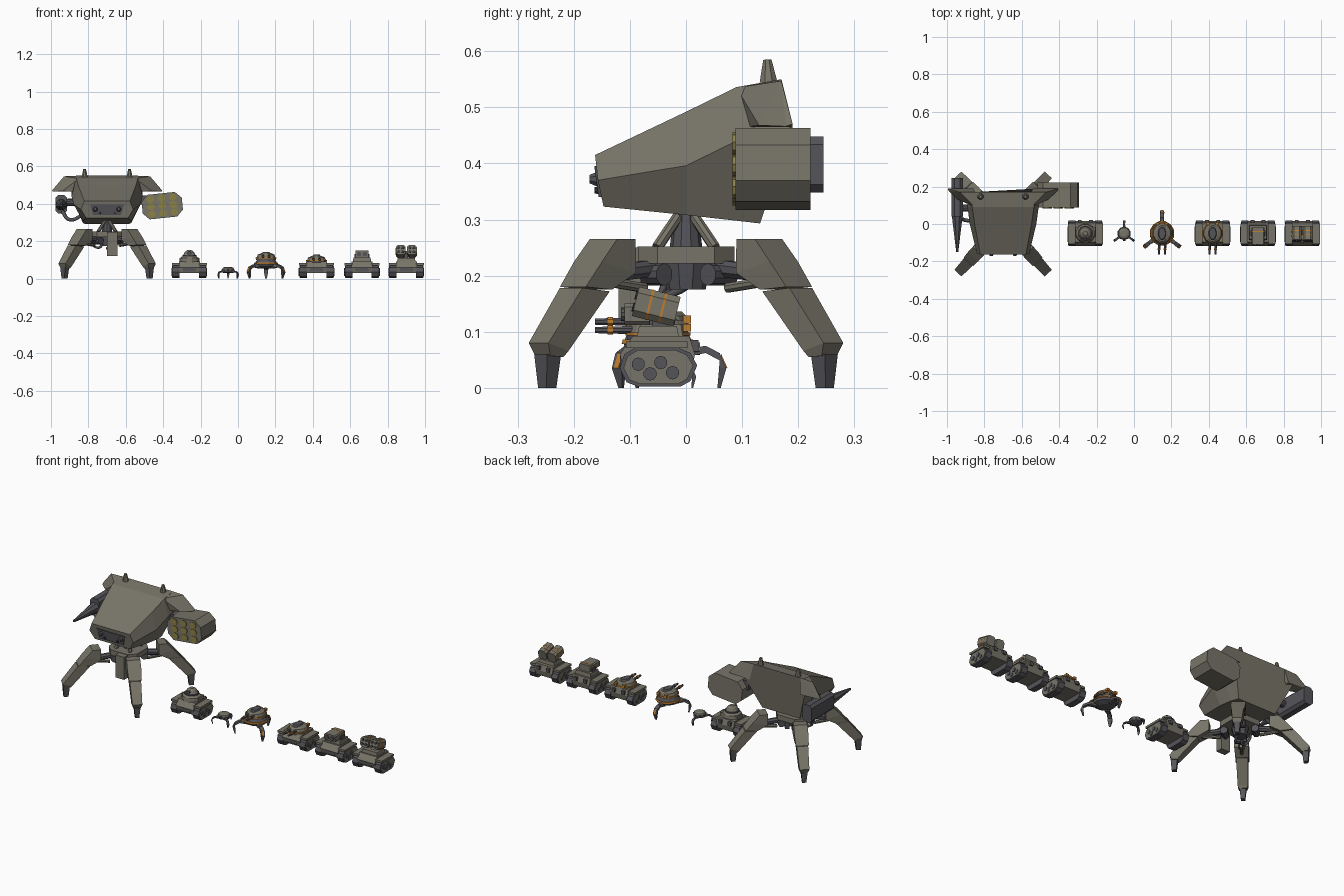
import bpy, bmesh, math
from mathutils import Vector, Matrix

if "Cube" in bpy.data.objects:
    bpy.data.objects.remove(bpy.data.objects["Cube"])

def mat(name, c):
    m = bpy.data.materials.new(name)
    m.diffuse_color = (*c, 1)
    m.use_nodes = True
    m.node_tree.nodes["Principled BSDF"].inputs["Base Color"].default_value = m.diffuse_color
    return m

ARMOR = mat("olive grey armour", (0.185, 0.175, 0.138))
DARK = mat("dark steel", (0.09, 0.09, 0.102))
ORANGE = mat("orange trim", (0.52, 0.2, 0.025))
YELLOW = mat("dull yellow", (0.26, 0.22, 0.06))
BLACK = mat("shadow black", (0.035, 0.035, 0.04))

O = Vector((0, 0, 0))   # origin of the unit being built

def finish(name, m, bm):
    bmesh.ops.recalc_face_normals(bm, faces=bm.faces)
    me = bpy.data.meshes.new(name)
    bm.to_mesh(me)
    bm.free()
    me.materials.append(m)
    ob = bpy.data.objects.new(name, me)
    bpy.context.collection.objects.link(ob)
    return ob

def loft(name, m, rings, M=Matrix()):
    bm = bmesh.new()
    vs = [[bm.verts.new(O + M @ Vector(p)) for p in r] for r in rings]
    n = len(vs[0])
    for a, b in zip(vs, vs[1:]):
        for i in range(n):
            bm.faces.new((a[i], a[(i + 1) % n], b[(i + 1) % n], b[i]))
    bm.faces.new(vs[0])
    bm.faces.new(vs[-1])
    return finish(name, m, bm)

def hull(name, m, pts):
    bm = bmesh.new()
    for p in pts:
        bm.verts.new(O + Vector(p))
    bmesh.ops.convex_hull(bm, input=bm.verts[:])
    bmesh.ops.dissolve_limit(bm, angle_limit=0.02, verts=bm.verts[:], edges=bm.edges[:])
    return finish(name, m, bm)

def cyl(name, m, a, b, r1, r2=None, n=10):
    a, b = Vector(a), Vector(b)
    q = (b - a).to_track_quat('Z', 'Y')
    ring = lambda c, r: [c + q @ Vector((r * math.cos(t), r * math.sin(t), 0))
                         for t in (math.tau * (i + .5) / n for i in range(n))]
    return loft(name, m, [ring(a, r1), ring(b, r1 if r2 is None else r2)])

def prism(name, m, prof, axis, lo, hi, M=Matrix(), taper=1):
    put = {'x': lambda u, v, d: (d, u, v), 'y': lambda u, v, d: (u, d, v), 'z': lambda u, v, d: (u, v, d)}[axis]
    return loft(name, m, [[put(u, v, lo) for u, v in prof],
                          [put(u * taper, v * taper, hi) for u, v in prof]], M)

def rect(w, h, c=0.0):
    if c == 0:
        return [(-w, -h), (w, -h), (w, h), (-w, h)]
    return [(-w + c, -h), (w - c, -h), (w, -h + c), (w, h - c), (w - c, h), (-w + c, h), (-w, h - c), (-w, -h + c)]

def box(name, m, c, s, taper=1):
    return prism(name, m, rect(s[0] / 2, s[1] / 2), 'z', -s[2] / 2, s[2] / 2, Matrix.Translation(c), taper)

def oval(z, rx, ry, n=12, y=0):
    return [(rx * math.cos(math.tau * (i + .5) / n), y + ry * math.sin(math.tau * (i + .5) / n), z) for i in range(n)]

def tube(name, m, pts, r):
    cu = bpy.data.curves.new(name, 'CURVE')
    cu.dimensions, cu.bevel_depth, cu.bevel_resolution, cu.resolution_u = '3D', r, 1, 5
    sp = cu.splines.new('BEZIER')
    sp.bezier_points.add(len(pts) - 1)
    for b, p in zip(sp.bezier_points, pts):
        b.co = O + Vector(p)
        b.handle_left_type = b.handle_right_type = 'AUTO'
    cu.materials.append(m)
    bpy.context.collection.objects.link(bpy.data.objects.new(name, cu))

# ---------- large four-legged walker ----------
O = Vector((-0.70, 0, 0))
def section(top, mid, bot):   # each is (half width, y, z)
    return [(s * w, y, z) for s, pts in ((1, (top, mid, bot)), (-1, (bot, mid, top))) for w, y, z in pts]
loft("walker_body", ARMOR, [
    section((.122, -.162, .415), (.14, -.157, .37), (.112, -.147, .323)),
    section((.152, 0, .492), (.178, 0, .396), (.13, 0, .308)),
    section((.165, .09, .536), (.19, .09, .44), (.13, .08, .299)),
    section((.165, .17, .55), (.19, .19, .465), (.12, .132, .293))])
for s in (1, -1):
    hull("walker_shoulder_wing", ARMOR, [(s * x, y, z) for x, y, z in (
        (.15, .09, .535), (.15, .17, .55), (.23, .17, .547), (.295, .19, .47), (.292, .178, .466),
        (.16, .19, .465), (.24, .13, .468), (.17, .11, .465))])
    cyl("walker_antenna", ARMOR, (s * .12, .147, .545), (s * .12, .145, .585), .017, .008, 8)
    cyl("walker_sensor", DARK, (s * .063, -.15, .372), (s * .063, -.172, .372), .018, .008, 8)
    cyl("walker_small_sensor", BLACK, (s * .04, -.15, .352), (s * .04, -.163, .352), .008, .006, 8)
hull("walker_face_panel", DARK, [(x, y, z) for x, z in ((-.09, .395), (.09, .395), (.075, .34), (-.075, .34))
                                 for y in (-.15, -.1635 + (.395 - z) * .14)])

# missile pod
T = Matrix.Translation((.295, 0, .39)) @ Matrix.Rotation(math.radians(-6), 4, 'Y')
prism("missile_pod", ARMOR, rect(.108, .066, .034), 'y', .088, .222, T)
for i in (-1, 0, 1):
    for k in (-1, 0, 1):
        disc = [(i * .06 + .021 * math.cos(a * math.pi / 4), k * .04 + .019 * math.sin(a * math.pi / 4)) for a in range(8)]
        prism("missile_cap", YELLOW, disc, 'y', .083, .09, T)
box("missile_pod_mount", DARK, (.2, .15, .42), (.05, .06, .05))

# side gun
T = Matrix.Translation((-.245, 0, .398))
prism("gun_housing", DARK, rect(.03, .05, .014), 'y', .04, .245, T)
cyl("gun_barrel", DARK, (-.245, .05, .395), (-.245, -.15, .39), .032, .006, 8)
cyl("gun_mount", DARK, (-.25, .085, .405), (-.15, .085, .41), .02)
tube("gun_hose", DARK, [(-.24, .04, .36), (-.2, .02, .315), (-.13, .02, .34)], .01)

# waist and pelvis
cyl("walker_neck", DARK, (0, 0, .24), (0, 0, .315), .03, .022)
prism("walker_pelvis", ARMOR, rect(.09, .086, .035), 'z', .222, .252)
cyl("pelvis_hub", DARK, (0, 0, .175), (0, 0, .225), .035, .045)
box("pelvis_hanging_box", ARMOR, (.028, -.1, .185), (.056, .04, .13))
tube("pelvis_hose", DARK, [(-.02, .0, .2), (-.05, -.04, .165), (-.085, -.03, .2), (-.07, 0, .235)], .007)
tube("pelvis_hose", DARK, [(.01, .03, .23), (.02, .01, .19), (0, -.04, .16)], .007)

# four legs, cross sections: outer r,z / inner r,z / half width
LEG = [(.20, .265, .155, .265, .036), (.237, .225, .155, .205, .037), (.274, .180, .21, .175, .034)]
SHIN = [(.278, .178, .212, .172, .030), (.357, .08, .308, .066, .026), (.347, .057, .315, .055, .02)]
for sx in (1, -1):
    for sy in (1, -1):
        d = Vector((sx * .676, sy * .736, 0))
        t = Vector((-d.y, d.x, 0))
        P = lambda r, w, z: d * r + t * w + Vector((0, 0, z))
        rings = lambda S: [[P(a, -w, b), P(a, w, b), P(c, w, e), P(c, -w, e)] for a, b, c, e, w in S]
        loft("leg_thigh", ARMOR, rings(LEG))
        loft("leg_shin", ARMOR, rings(SHIN))
        loft("leg_foot", DARK, rings([(.352, .06, .318, .06, .017), (.348, 0, .324, 0, .011)]))
        cyl("hip_joint", DARK, P(.08, -.03, .202), P(.08, .03, .202), .02)
        cyl("hip_link", DARK, P(.06, 0, .215), P(.17, 0, .205), .016, None, 8)
        cyl("hip_piston", ARMOR, P(.1, 0, .178), P(.2, 0, .19), .009, None, 8)
        cyl("waist_piston", ARMOR, P(.07, 0, .25), P(.02, 0, .305), .01, None, 8)

# ---------- shared low turret with twin guns ----------
def turret(z):
    loft("turret_base", DARK, [oval(z, .056, .056), oval(z + .014, .054, .056)])
    loft("turret_trim", ORANGE, [oval(z + .008, .058, .06), oval(z + .014, .058, .06)])
    loft("turret_shell", ARMOR, [oval(z + .014, .052, .056), oval(z + .028, .046, .052), oval(z + .036, .028, .044)])
    loft("turret_hatch", DARK, [oval(z + .036, .022, .036), oval(z + .043, .018, .03)])
    for s in (1, -1):
        cyl("turret_gun", DARK, (s * .016, -.04, z + .018), (s * .016, -.112, z + .018), .008, .006, 8)
        cyl("turret_gun_ring", ORANGE, (s * .016, -.08, z + .018), (s * .016, -.09, z + .018), .009, None, 8)
        box("turret_rear_light", ORANGE, (s * .025, .052, z + .022), (.016, .014, .014))

# ---------- tracked vehicles ----------
TRACK = [(-.068, .035), (-.056, .01), (-.035, .002), (.04, .002), (.058, .012), (.07, .04),
         (.058, .062), (.035, .072), (-.04, .072), (-.06, .06)]
def hull_and_tracks():
    for s in (1, -1):
        prism("track", DARK, TRACK, 'x', s * .052, s * .089)
        prism("track_cover", ARMOR, [(y * .9, .037 + (z - .037) * .86) for y, z in TRACK], 'x', s * .08, s * .092)
        for y, z in ((-.035, .042), (.005, .045), (-.014, .025), (.026, .027)):
            cyl("road_wheel", DARK, (s * .088, y, z), (s * .0955, y, z), .012)
        box("fender", ARMOR, (s * .073, -.002, .077), (.042, .11, .012))
        box("rear_exhaust", DARK, (s * .03, .064, .075), (.02, .016, .02))
    prism("vehicle_hull", ARMOR, [(-.06, .03), (.06, .03), (.066, .06), (.056, .092), (-.045, .092), (-.068, .06)],
          'x', -.056, .056)
    box("hull_front_vent", DARK, (0, -.06, .048), (.07, .016, .018))

# dome turret vehicle
O = Vector((-.26, -.05, 0))
hull_and_tracks()
loft("dome_turret", ARMOR, [oval(.088, .056, .052), oval(.11, .052, .048), oval(.122, .036, .036),
                            oval(.142, .026, .026), oval(.152, .012, .012)])
cyl("dome_eye", DARK, (0, -.02, .135), (0, -.034, .135), .01)
cyl("dome_collar", DARK, (0, 0, .12), (0, 0, .126), .04)
for s in (1, -1):
    box("dome_side_box", ARMOR, (s * .045, .01, .1), (.018, .05, .022))
# low gun turret vehicle
O = Vector((.42, -.05, 0))
hull_and_tracks()
turret(.085)
# box turret vehicle
O = Vector((.663, -.05, 0))
hull_and_tracks()
box("box_turret_base", ARMOR, (0, .005, .101), (.1, .08, .024), .9)
prism("launcher_box", ARMOR, rect(.035, .019, .006), 'y', -.06, .03, Matrix.Translation((0, 0, .131)))
box("launcher_trim", ORANGE, (0, .01, .131), (.072, .006, .04))
for s in (1, -1):
    cyl("launcher_tube", DARK, (s * .016, -.055, .131), (s * .016, -.066, .131), .012)
    box("launcher_bracket", DARK, (s * .036, 0, .118), (.01, .03, .026))
# twin missile pod vehicle
O = Vector((.90, -.05, 0))
hull_and_tracks()
box("launcher_base", ARMOR, (0, 0, .1), (.1, .075, .02), .9)
box("launcher_post", DARK, (0, .005, .125), (.02, .03, .045))
for s in (1, -1):
    T = Matrix.Translation((s * .03, -.003, .145)) @ Matrix.Rotation(math.radians(-14), 4, 'X')
    prism("rocket_pod", ARMOR, rect(.026, .027, .011), 'y', -.038, .038, T)
    for y in (-.012, .012):
        prism("rocket_pod_stripe", ORANGE, rect(.0268, .0278, .011), 'y', y - .002, y + .002, T)
    for x in (-.011, .011):
        for z in (-.011, .011):
            prism("rocket_hole", BLACK, [(x + .008 * math.cos(a), z + .008 * math.sin(a))
                                         for a in (math.pi * k / 4 for k in range(8))], 'y', -.041, -.036, T)

# ---------- three-legged crawlers ----------
def crawler_legs(k, trim):
    path = [(.04, .066, .011), (.085, .075, .010), (.11, .062, .012), (.122, .035, .011), (.112, 0, .004)]
    for ang in (90, -37, -143):
        a = math.radians(ang)
        M = Matrix.Rotation(a, 4, 'Z') @ Matrix.Scale(k, 4)
        sec = lambda r, z, w, t: [(r, -w, z), (r, w, z), (r - t * (z < .06), w, z - t * (z > .06)),
                                  (r - t * (z < .06), -w, z - t * (z > .06))]
        loft("crawler_leg", DARK, [sec(r, z, w, .013 if z else .006) for r, z, w in path], M)
        cyl("crawler_hip", ARMOR, M @ Vector((.045, 0, .07)), M @ Vector((.075, 0, .07)), .014 * k, .012 * k, 8)
        if trim:
            loft("leg_trim", ORANGE, [sec(r + .002, z, w * .45, .006) for r, z, w in path[2:4]], M)

O = Vector((.15, -.05, 0))
crawler_legs(1, True)
loft("crawler_body", DARK, [oval(.055, .03, .03), oval(.066, .058, .058), oval(.08, .064, .064), oval(.1, .05, .055)])
loft("crawler_trim", ORANGE, [oval(.078, .067, .067), oval(.086, .064, .065)])
turret(.1)

O = Vector((-.053, -.05, 0))
crawler_legs(.56, False)
loft("small_crawler_body", DARK, [oval(.03, .02, .02, 10), oval(.036, .034, .034, 10), oval(.05, .036, .036, 10)])
loft("small_crawler_shell", ARMOR, [oval(.05, .033, .033, 10), oval(.058, .03, .03, 10), oval(.063, .018, .018, 10)])
cyl("small_crawler_eye", BLACK, (0, -.03, .046), (0, -.04, .046), .007, None, 8)
